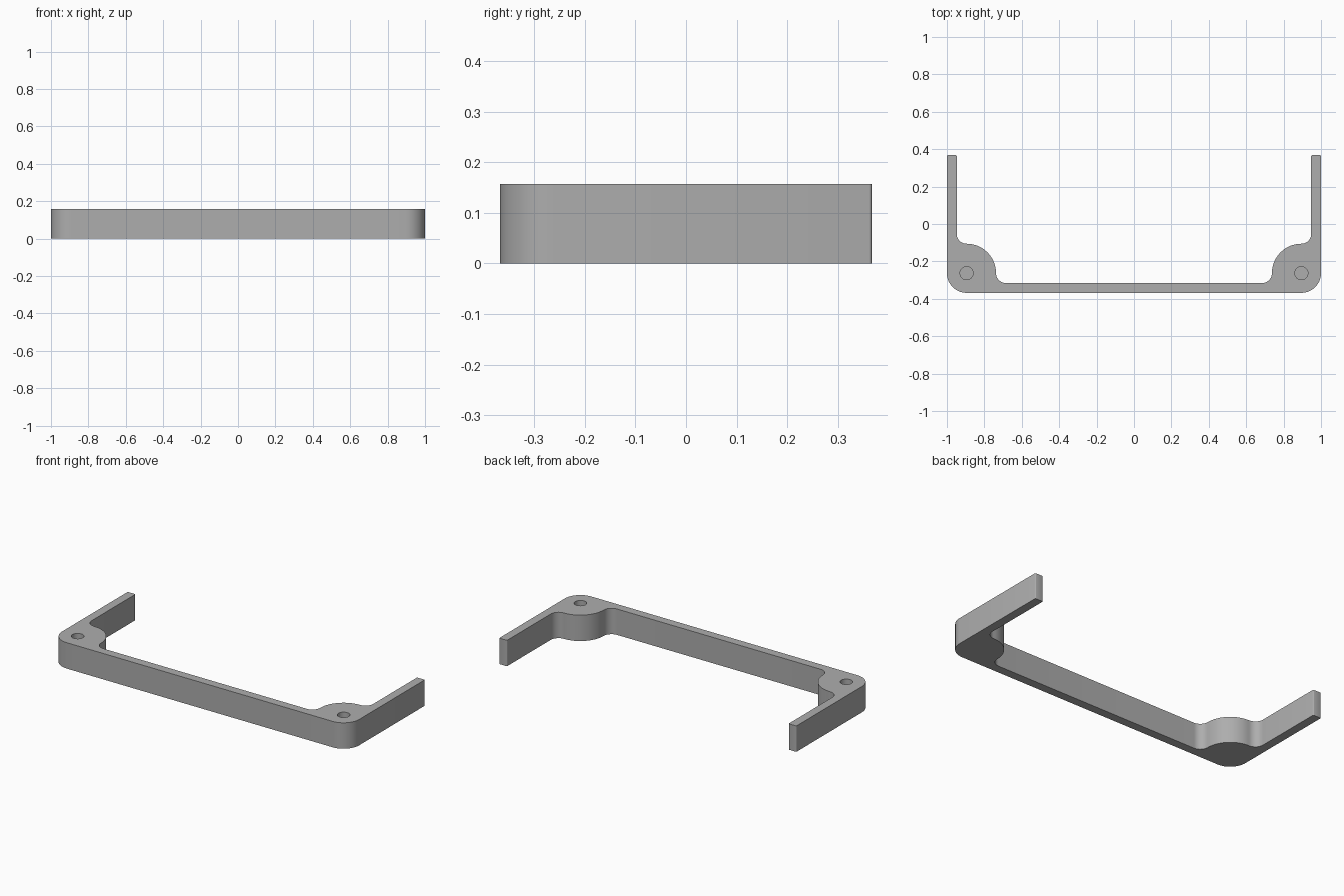
import bpy
import bmesh
from math import sin, cos, radians

cube = bpy.data.objects.get("Cube")
if cube:
    bpy.data.objects.remove(cube, do_unlink=True)

WALL = 0.0525             # thickness of the bar and arms
HEIGHT = 3 * WALL
END = 0.368               # y of the arm ends
BOSS = (1 - 2 * WALL, -END + 2 * WALL)
HOLE_R, HOLE_DEPTH = 0.035, 0.12
TIP = 0.006               # rounding of the arm tips

grey = bpy.data.materials.new("Grey")
grey.use_nodes = True
colour = (0.42, 0.42, 0.42, 1)
grey.diffuse_color = colour
grey.node_tree.nodes["Principled BSDF"].inputs["Base Color"].default_value = colour


def arc(cx, cy, r, start, end, steps):
    """Points along an arc, angles in degrees."""
    angles = [radians(start + (end - start) * i / steps) for i in range(steps + 1)]
    return [(cx + r * cos(a), cy + r * sin(a)) for a in angles]


# Left half of the outline, from the outside front corner round to the inside of the bar
bx, by = BOSS
half = arc(bx, by, 2 * WALL, -90, 0, 16)                           # outer corner
half += arc(1 - TIP, END - TIP, TIP, 0, 90, 3)                     # arm tip
half += arc(1 - WALL + TIP, END - TIP, TIP, 90, 180, 3)
half += arc(bx, by + 4 * WALL, WALL, 0, -90, 12)                   # fillet to the arm
half += arc(bx, by, 3 * WALL, 90, 180, 20)[1:]                     # boss
half += arc(bx - 4 * WALL, by, WALL, 0, -90, 12)[1:]               # fillet to the bar
outline = half + [(-x, y) for x, y in reversed(half)]

# Bracket body, extruded from the outline
bm = bmesh.new()
face = bm.faces.new([bm.verts.new((x, y, 0)) for x, y in outline])
top = bmesh.ops.extrude_face_region(bm, geom=[face])["geom"]
bmesh.ops.translate(bm, vec=(0, 0, HEIGHT),
                    verts=[v for v in top if isinstance(v, bmesh.types.BMVert)])
bmesh.ops.recalc_face_normals(bm, faces=bm.faces)
mesh = bpy.data.meshes.new("corner_bracket_frame")
bm.to_mesh(mesh)
bm.free()
mesh.materials.append(grey)
frame = bpy.data.objects.new("corner_bracket_frame", mesh)
bpy.context.collection.objects.link(frame)
bpy.context.view_layer.objects.active = frame

# Blind screw holes in the bosses
for side in (-1, 1):
    bpy.ops.mesh.primitive_cylinder_add(vertices=32, radius=HOLE_R, depth=2 * HOLE_DEPTH,
                                        location=(side * bx, by, HEIGHT))
    cutter = bpy.context.object
    cutter.name = "hole_cutter"
    cutter.hide_render = True
    cutter.data.materials.append(grey)
    cut = frame.modifiers.new("screw_hole", "BOOLEAN")
    cut.operation = "DIFFERENCE"
    cut.solver = "EXACT"
    cut.object = cutter
    bpy.context.view_layer.objects.active = frame
    bpy.ops.object.modifier_apply(modifier=cut.name)
    bpy.data.objects.remove(cutter, do_unlink=True)

# Smooth curved walls, sharp rims
bpy.ops.object.select_all(action="DESELECT")
frame.select_set(True)
bpy.context.view_layer.objects.active = frame
bpy.ops.object.shade_smooth_by_angle(angle=radians(35))
